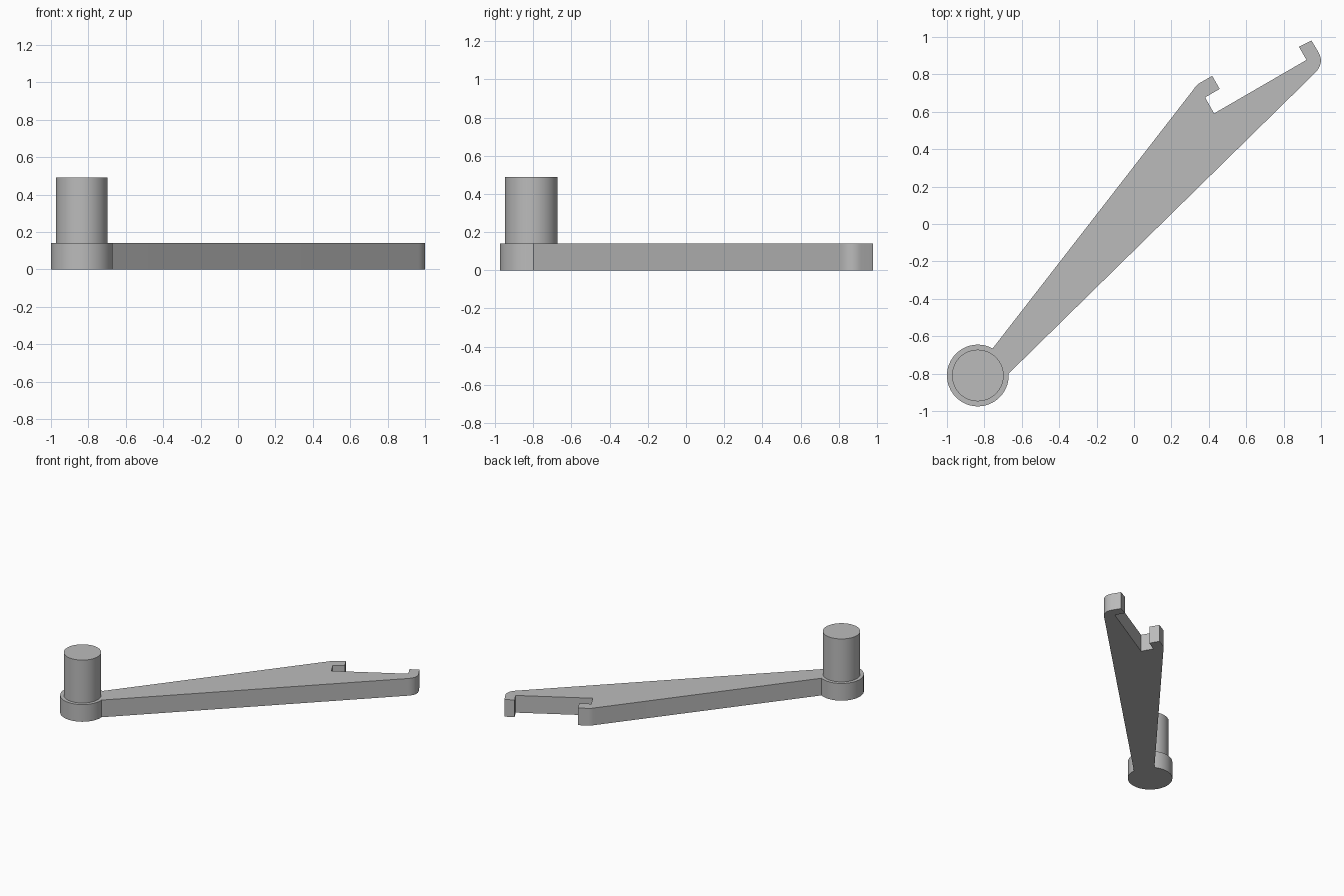
import bpy
import bmesh
from math import radians, cos, sin
from mathutils import Vector

cube = bpy.data.objects.get("Cube")
if cube:
    bpy.data.objects.remove(cube, do_unlink=True)

grey = bpy.data.materials.new("plain grey")
grey.use_nodes = True
colour = (0.5, 0.5, 0.5, 1)
grey.diffuse_color = colour
grey.node_tree.nodes["Principled BSDF"].inputs["Base Color"].default_value = colour

HUB = Vector((-0.835, -0.81))
THICK = 0.14


def arc(radius, start, end, steps):
    """Points on a circle about the hub, angles in degrees."""
    angles = [radians(start + (end - start) * i / steps) for i in range(steps + 1)]
    return [HUB + radius * Vector((cos(a), sin(a))) for a in angles]


def rounded(a, corner, b, steps=10):
    """Curved corner from a to b."""
    a, corner, b = Vector(a), Vector(corner), Vector(b)
    ts = [i / steps for i in range(steps + 1)]
    return [a * (1 - t) ** 2 + corner * 2 * t * (1 - t) + b * t * t for t in ts]


def extrude(name, outline, bottom, top):
    """Flat outline raised into a solid."""
    bm = bmesh.new()
    base = bm.faces.new([bm.verts.new((p[0], p[1], bottom)) for p in outline])
    raised = bmesh.ops.extrude_face_region(bm, geom=[base], use_keep_orig=True)
    verts = [g for g in raised["geom"] if isinstance(g, bmesh.types.BMVert)]
    bmesh.ops.translate(bm, verts=verts, vec=(0, 0, top - bottom))
    bmesh.ops.recalc_face_normals(bm, faces=bm.faces[:])
    mesh = bpy.data.meshes.new(name)
    bm.to_mesh(mesh)
    bm.free()
    mesh.materials.append(grey)
    obj = bpy.data.objects.new(name, mesh)
    bpy.context.collection.objects.link(obj)
    bpy.ops.object.select_all(action="DESELECT")
    obj.select_set(True)
    bpy.context.view_layer.objects.active = obj
    bpy.ops.object.shade_smooth_by_angle(angle=radians(30))
    return obj


# Tapered arm with its two end hooks, running into the round hub
outline = rounded((0.315, 0.715), (0.332, 0.742), (0.35, 0.753), 4)
outline += [(0.418, 0.792), (0.458, 0.722), (0.38, 0.677), (0.428, 0.591),
            (0.922, 0.877), (0.882, 0.947), (0.949, 0.981)]
outline += rounded((0.987, 0.917), (1.02, 0.859), (0.965, 0.805))
outline += arc(0.165, 3.5, -298.7, 56)
extrude("arm_and_hub", outline, 0, THICK)

# Upright pin on the hub
extrude("pivot_pin", arc(0.138, 0, 360, 64)[:-1], THICK, 0.49)
